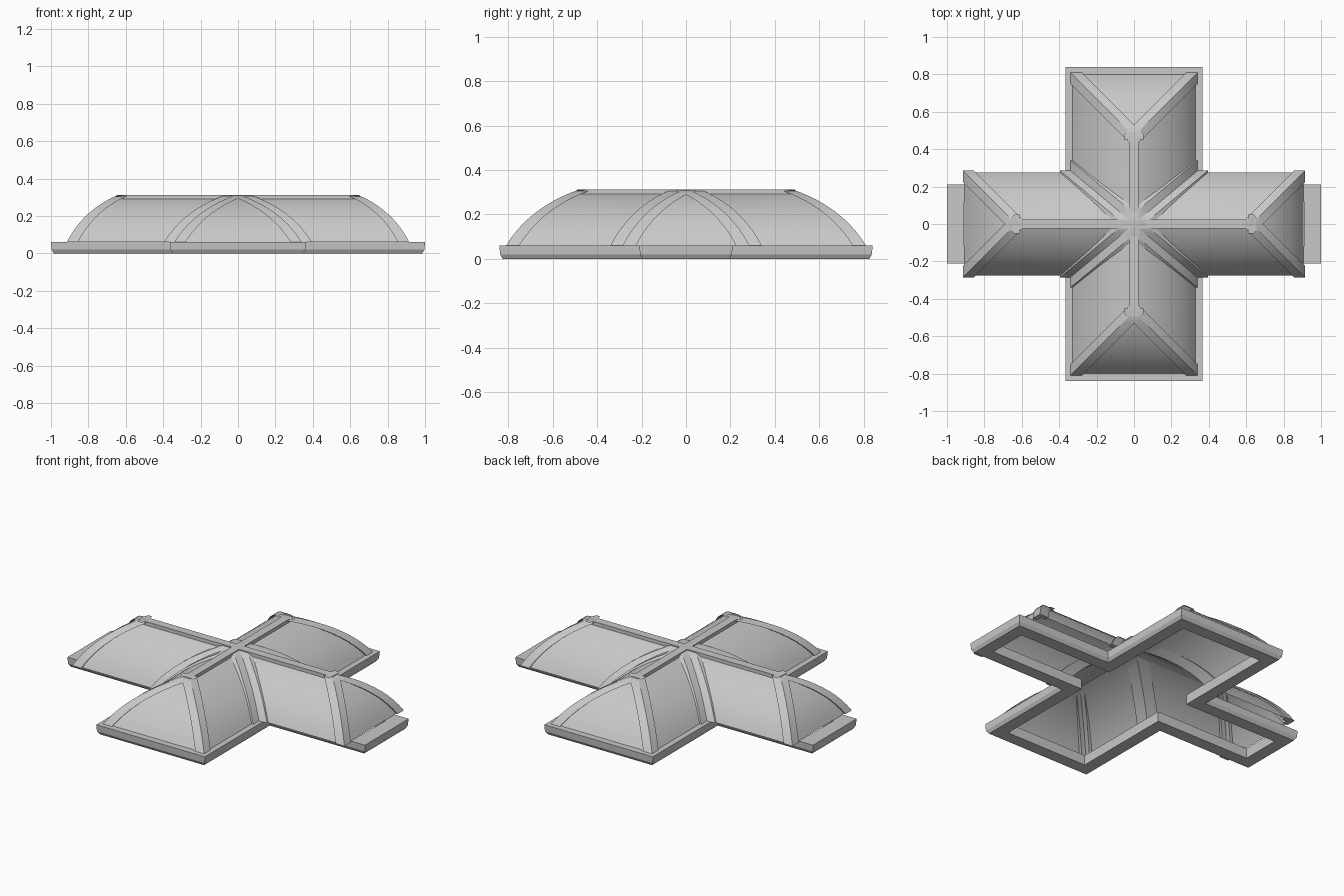
import bpy, bmesh, math
from math import radians, sin, cos

cube = bpy.data.objects.get("Cube")
if cube:
    bpy.data.objects.remove(cube, do_unlink=True)

grey = bpy.data.materials.new("light grey")
grey.use_nodes = True
tone = (0.58, 0.58, 0.58, 1)
grey.diffuse_color = tone
grey.node_tree.nodes["Principled BSDF"].inputs["Base Color"].default_value = tone

WX, LX = 0.275, 0.905     # half width and length of the x arms
WY, LY = 0.33, 0.80       # half width and length of the y arms
EAVE, CROWN = 0.06, 0.30
STEPS = 10


def arc_levels():
    """Run and rise, both 0 to 1, along a slightly pointed vault arc."""
    a0, a1 = radians(64), radians(20)
    levels = []
    for i in range(STEPS + 1):
        a = a0 + (a1 - a0) * i / STEPS
        run = (sin(a0) - sin(a)) / (sin(a0) - sin(a1))
        rise = (cos(a) - cos(a0)) / (cos(a1) - cos(a0))
        levels.append((run, EAVE + (CROWN - EAVE) * rise))
    return levels


LEVELS = arc_levels()


def make_object(name, bm, smooth=25, upward=False):
    if upward:
        bm.normal_update()
        bmesh.ops.reverse_faces(bm, faces=[f for f in bm.faces if f.normal.z < 0])
    else:
        bmesh.ops.recalc_face_normals(bm, faces=bm.faces)
    mesh = bpy.data.meshes.new(name)
    bm.to_mesh(mesh)
    bm.free()
    mesh.materials.append(grey)
    obj = bpy.data.objects.new(name, mesh)
    bpy.context.collection.objects.link(obj)
    bpy.ops.object.select_all(action='DESELECT')
    obj.select_set(True)
    bpy.context.view_layer.objects.active = obj
    if smooth:
        bpy.ops.object.shade_smooth_by_angle(angle=radians(smooth))
    return obj


def loft(bm, rings, closed=True, loop=False, caps=False):
    """Join rows of points with quads."""
    rows = [[bm.verts.new(p) for p in ring] for ring in rings]
    n = len(rows[0])
    pairs = list(zip(rows, rows[1:])) + ([(rows[-1], rows[0])] if loop else [])
    for low, high in pairs:
        for i in range(n if closed else n - 1):
            j = (i + 1) % n
            bm.faces.new((low[i], low[j], high[j], high[i]))
    if caps:
        bm.faces.new(rows[0])
        bm.faces.new(rows[-1])


def placer(along_y, sa, sl):
    """Map (along, lateral, z) of an arm into model space."""
    if along_y:
        return lambda a, l, z: (sl * l, sa * a, z)
    return lambda a, l, z: (sa * a, sl * l, z)


def hip_section(a, l, out=0.01, leg=0.05, deep=0.02):
    return [(a + out, l + out), (a - leg, l + out), (a - leg, l - deep),
            (a - deep, l - deep), (a - deep, l - leg), (a + out, l - leg)]


def valley_section(a, l, out=0.01, leg=0.065, deep=0.02):
    return [(a + leg, l + out), (a + out, l + out), (a + out, l + leg),
            (a - deep, l + leg), (a - deep, l - deep), (a + leg, l - deep)]


panels, hips, valleys, ridges = (bmesh.new() for _ in range(4))

for along_y, w, length, other in ((False, WX, LX, WY), (True, WY, LY, WX)):
    for sa in (-1, 1):
        # curved end panel of the arm
        put = placer(along_y, sa, 1)
        loft(panels, [[put(length - w * t, s * w * (1 - t), z) for s in (-1, 1)]
                      for t, z in LEVELS], closed=False)
        # ridge bar
        loft(ridges, [[put(a, l, z) for l, z in
                       ((-0.025, 0.285), (-0.025, 0.312), (0.025, 0.312), (0.025, 0.285))]
                      for a in (0, length - w + 0.02)], caps=True)
        for sl in (-1, 1):
            # curved side panel, from valley to hip
            put = placer(along_y, sa, sl)
            loft(panels, [[put(other * (1 - t), w * (1 - t), z),
                           put(length - w * t, w * (1 - t), z)]
                          for t, z in LEVELS], closed=False)
            # hip rib folded over the corner
            loft(hips, [[put(a, l, z + 0.012 * t)
                         for a, l in hip_section(length - w * t, w * (1 - t))]
                        for t, z in LEVELS], caps=True)

# valley ribs where the arms cross
for sa in (-1, 1):
    for sl in (-1, 1):
        put = placer(False, sa, sl)
        loft(valleys, [[put(a, l, z + 0.012 * t)
                        for a, l in valley_section(WY * (1 - t), WX * (1 - t))]
                       for t, z in LEVELS], caps=True)

bmesh.ops.remove_doubles(panels, verts=[], dist=0.0001)
make_object("vault_panels", panels, upward=True)
make_object("hip_ribs", hips)
make_object("valley_ribs", valleys)
make_object("ridge_bars", ridges, smooth=0)


# cross-shaped base frame with chamfered lower edge
def cross_ring(inset, z):
    x, w, v, y = 1 - inset, 0.21 - inset, 0.365 - inset, 0.84 - inset
    quarter = [(x, w), (v, w), (v, y)]
    flip = quarter[::-1]
    points = (quarter + [(-a, b) for a, b in flip]
              + [(-a, -b) for a, b in quarter] + [(a, -b) for a, b in flip])
    return [(a, b, z) for a, b in points]


frame = bmesh.new()
profile = ((0, EAVE), (0.003, 0.02), (0.015, 0), (0.09, 0), (0.09, EAVE))
loft(frame, [cross_ring(i, z) for i, z in profile], loop=True)
make_object("base_frame", frame, smooth=0)
